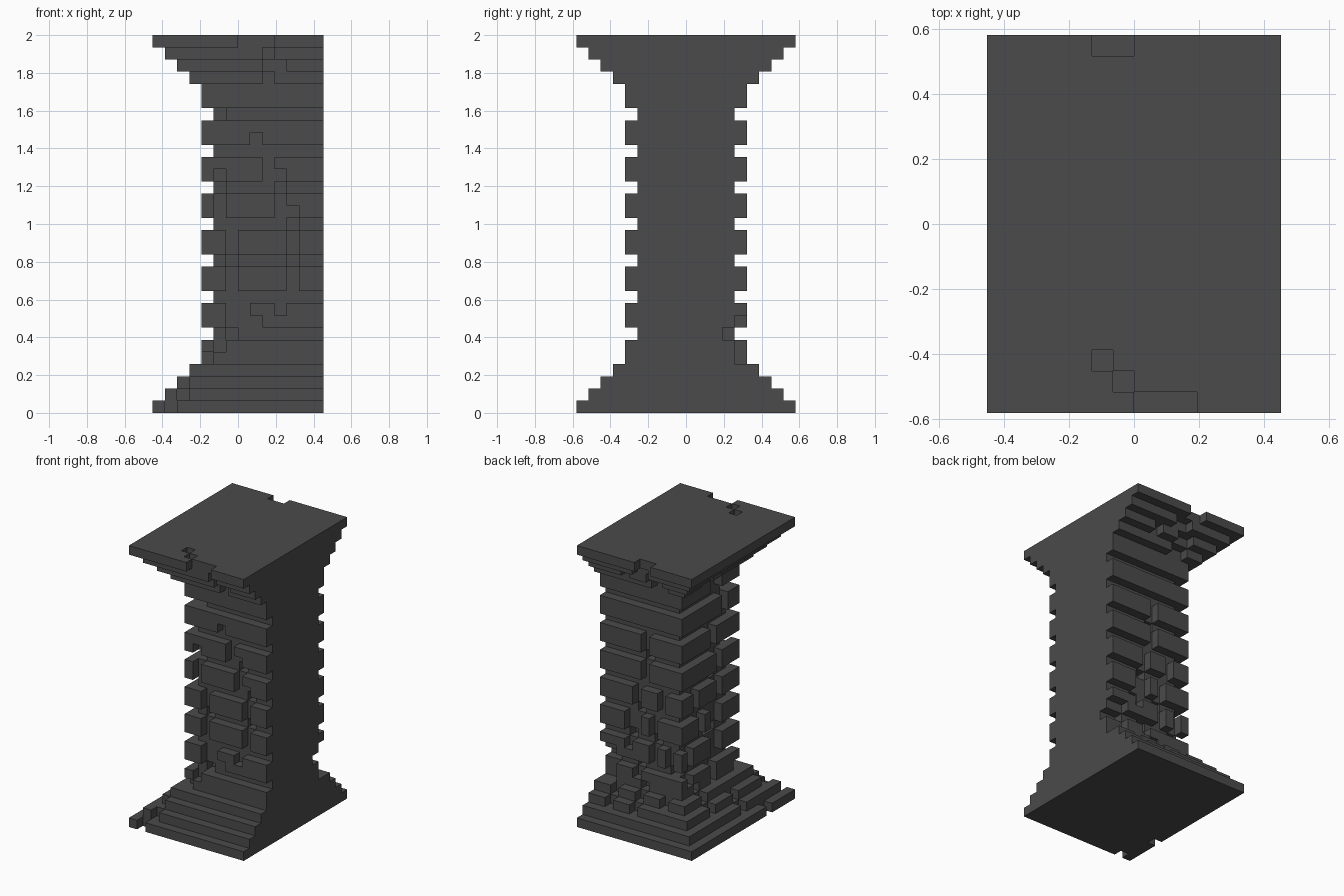
import bpy, bmesh

cube = bpy.data.objects.get("Cube")
if cube:
    bpy.data.objects.remove(cube, do_unlink=True)

NX, NY, NZ = 14, 18, 31
V = 2.0 / NZ  # block size

stone = bpy.data.materials.new("dark grey stone")
stone.use_nodes = True
COLOR = (0.07, 0.07, 0.07, 1)
stone.diffuse_color = COLOR
bsdf = stone.node_tree.nodes["Principled BSDF"]
bsdf.inputs["Base Color"].default_value = COLOR
bsdf.inputs["Roughness"].default_value = 0.9


def inset(k):
    """Blocks stepped in at a layer: flared ends, grooved shaft."""
    end = min(k, NZ - 1 - k)
    if end < 4:
        return end
    return 5 if k % 3 == 0 and k < 27 else 4


# Solid stepped pillar, flat on the +x side
blocks = set()
for k in range(NZ):
    s = inset(k)
    blocks |= {(i, j, k) for i in range(s, NX) for j in range(s, NY - s)}


def chip(face, a0, a1, k0, k1, depth=1):
    """Knock out surface blocks a0..a1 across a face, layers k0..k1."""
    for k in range(k0, k1 + 1):
        for a in range(a0, a1 + 1):
            for d in range(inset(k), inset(k) + depth):
                blocks.discard({"front": (a, d, k),
                                "back": (a, NY - 1 - d, k),
                                "side": (d, a, k)}[face])


# Chips: start, end, lowest layer, highest layer
FRONT = [(7, 9, 30, 30), (9, 9, 29, 29), (9, 10, 28, 28), (9, 9, 27, 27),
         (5, 5, 24, 24), (8, 8, 22, 22), (9, 9, 19, 20), (10, 10, 16, 19),
         (5, 5, 16, 19), (6, 6, 10, 14), (11, 11, 10, 16), (6, 7, 7, 8),
         (8, 8, 7, 7), (10, 10, 8, 8), (6, 6, 6, 6), (5, 5, 5, 5),
         (4, 4, 4, 4), (2, 2, 1, 2), (1, 1, 0, 0)]
BACK = [(5, 6, 30, 30), (6, 7, 29, 29), (9, 9, 28, 28), (5, 6, 27, 28),
        (8, 8, 16, 20), (6, 6, 13, 14), (9, 9, 10, 14), (5, 5, 7, 8),
        (7, 7, 7, 11), (10, 10, 8, 11), (12, 13, 4, 7), (9, 9, 5, 6),
        (8, 8, 2, 4), (11, 11, 2, 3), (5, 5, 3, 3)]
SIDE = [(4, 4, 0, 0), (7, 7, 1, 2), (11, 11, 2, 4), (8, 8, 4, 5),
        (12, 12, 5, 8), (7, 8, 7, 11), (10, 10, 10, 11), (7, 7, 13, 17),
        (11, 11, 13, 14), (8, 8, 19, 20), (6, 6, 22, 23), (7, 8, 25, 26),
        (10, 11, 27, 28), (6, 6, 28, 28)]
for name, chips in (("front", FRONT), ("back", BACK), ("side", SIDE)):
    for c in chips:
        chip(name, *c)

# Small pits through the top slab
blocks -= {(6, 1, 30), (5, 2, 30)}


def build(name, k0, k1):
    """Skin the exposed block faces of layers k0..k1."""
    bm = bmesh.new()
    verts = {}

    def vert(p):
        if p not in verts:
            verts[p] = bm.verts.new(((p[0] - NX / 2) * V,
                                     (p[1] - NY / 2) * V, p[2] * V))
        return verts[p]

    for b in sorted(blocks):
        if not k0 <= b[2] <= k1:
            continue
        for axis in range(3):
            u, w = (axis + 1) % 3, (axis + 2) % 3
            for side in (0, 1):
                near = list(b)
                near[axis] += 2 * side - 1
                if tuple(near) in blocks:
                    continue
                quad = []
                for du, dw in ((0, 0), (1, 0), (1, 1), (0, 1)):
                    p = list(b)
                    p[axis] += side
                    p[u] += du
                    p[w] += dw
                    quad.append(vert(tuple(p)))
                bm.faces.new(quad if side else quad[::-1])
    # Merge flat neighbouring faces
    bmesh.ops.dissolve_limit(bm, angle_limit=0.01, verts=bm.verts[:],
                             edges=bm.edges[:])
    mesh = bpy.data.meshes.new(name)
    bm.to_mesh(mesh)
    bm.free()
    mesh.materials.append(stone)
    bpy.context.collection.objects.link(bpy.data.objects.new(name, mesh))


build("pillar_base", 0, 3)
build("pillar_shaft", 4, 26)
build("pillar_capital", 27, 30)
